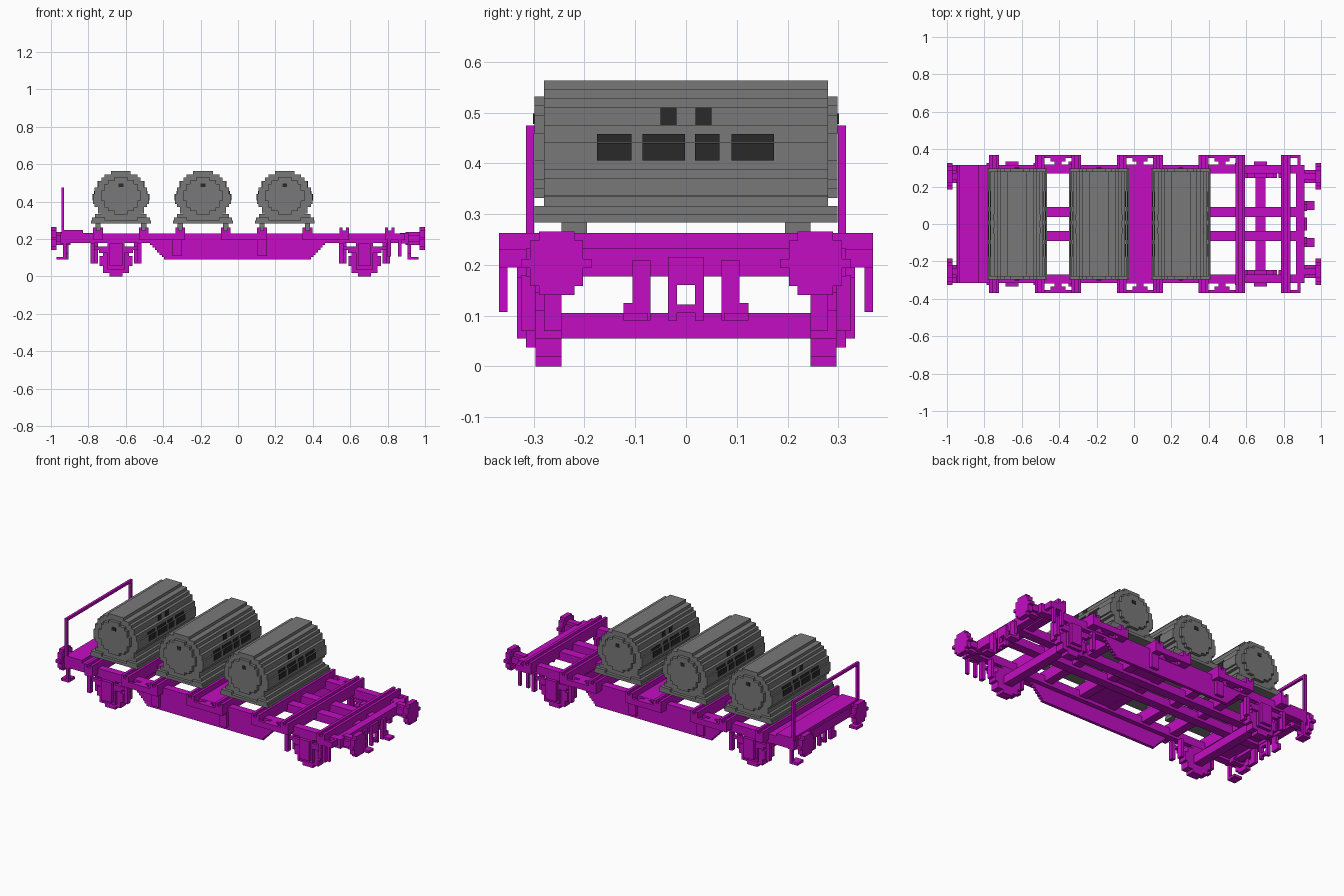
import bpy, bmesh, math
from mathutils import Vector

old = bpy.data.objects.get("Cube")
if old:
    bpy.data.objects.remove(old, do_unlink=True)

P = 0.0175  # block pitch used for all stepped shapes


def material(name, rgb):
    m = bpy.data.materials.new(name)
    m.diffuse_color = (*rgb, 1)
    m.use_nodes = True
    m.node_tree.nodes["Principled BSDF"].inputs["Base Color"].default_value = (*rgb, 1)
    return m


MAGENTA = material("magenta paint", (0.54, 0.004, 0.54))
GREY = material("tank grey", (0.19, 0.19, 0.19))
DARK = material("dark marking", (0.023, 0.023, 0.023))


def box(bm, x0, x1, y0, y1, z0, z1):
    geo = bmesh.ops.create_cube(bm, size=1)["verts"]
    lo, hi = Vector((x0, y0, z0)), Vector((x1, y1, z1))
    for v in geo:
        v.co = (lo + hi) / 2 + v.co * (hi - lo)


def finish(name, bm, mat):
    bmesh.ops.recalc_face_normals(bm, faces=bm.faces)
    me = bpy.data.meshes.new(name)
    bm.to_mesh(me)
    bm.free()
    me.materials.append(mat)
    ob = bpy.data.objects.new(name, me)
    bpy.context.collection.objects.link(ob)
    return ob


def boxes(name, mat, items, mirror=False):
    bm = bmesh.new()
    for b in items:
        box(bm, *b)
        if mirror:
            x0, x1, y0, y1, z0, z1 = b
            box(bm, x0, x1, -y1, -y0, z0, z1)
    return finish(name, bm, mat)


def rows(radius):
    """Rows of a blocky disc: (bottom, top, half width)."""
    n = max(2, round(2 * radius / P))
    h = 2 * radius / n
    out = []
    for i in range(n):
        mid = -radius + (i + 0.5) * h
        w = max(P, round(math.sqrt(radius ** 2 - mid ** 2) / P) * P)
        out.append((mid - h / 2, mid + h / 2, w))
    return out


def disc(name, mat, axis, centre, radius, depth):
    """Stepped disc, extruded along the x or y axis."""
    right = []
    for lo, hi, w in rows(radius):
        if right and abs(right[-1][0] - w) < 1e-6:
            right[-1] = (w, hi)
        else:
            right += [(w, lo), (w, hi)]
    outline = right + [(-w, z) for w, z in reversed(right)]
    bm = bmesh.new()
    c = Vector(centre)
    along = Vector((1, 0, 0)) if axis == "x" else Vector((0, 1, 0))
    across = Vector((0, 1, 0)) if axis == "x" else Vector((1, 0, 0))
    verts = [bm.verts.new(c + across * w + Vector((0, 0, z)) - along * depth / 2) for w, z in outline]
    face = bm.faces.new(verts)
    ext = bmesh.ops.extrude_face_region(bm, geom=[face])["geom"]
    bmesh.ops.translate(bm, vec=along * depth, verts=[g for g in ext if isinstance(g, bmesh.types.BMVert)])
    return finish(name, bm, mat)


TANKS = [-0.626, -0.187, 0.25]
SLOTS = TANKS + [0.69]
BOLSTERS = [s + d for s in SLOTS for d in (-0.122, 0.122)]

# Longitudinal frame
boxes("side_rail", MAGENTA, [(-0.93, 0.91, 0.27, 0.315, 0.18, 0.23)], True)
boxes("centre_sill", MAGENTA, [(-0.93, 0.91, 0.037, 0.092, 0.178, 0.228)], True)
for x, side in ((0.888, "right"), (-0.925, "left")):
    boxes(side + "_end_beam", MAGENTA, [(x - 0.023, x + 0.023, -0.315, 0.315, 0.177, 0.232)])
boxes("middle_deck", MAGENTA, [(-0.04, 0.105, -0.315, 0.315, 0.2, 0.231)])
boxes("end_deck", MAGENTA, [(-0.945, -0.77, -0.315, 0.315, 0.195, 0.232),
                            (-0.94, -0.83, -0.315, 0.315, 0.232, 0.249)])

# Deep side girders with stepped ends
steps = 7
girder = [(-0.47 + i * 0.0125, 0.465 - i * 0.0125, 0.297, 0.315, 0.18 - (i + 1) * 0.09 / steps, 0.18 - i * 0.09 / steps)
          for i in range(steps)]
boxes("side_girder", MAGENTA, girder, True)
boxes("girder_bracket", MAGENTA, [(x - 0.025, x + 0.025, 0.315, 0.333, 0.11, 0.2) for x in (-0.325, 0.13)], True)

# Cross bolsters, each with two ridges
for x in BOLSTERS:
    boxes("bolster", MAGENTA, [(x - 0.026, x + 0.026, -0.368, 0.368, 0.195, 0.246),
                               (x - 0.026, x - 0.009, -0.368, 0.368, 0.246, 0.263),
                               (x + 0.009, x + 0.026, -0.368, 0.368, 0.246, 0.263)])

# Outrigger frames joining neighbouring bolsters
for a, b in zip(BOLSTERS[1::2], BOLSTERS[2::2]):
    m = (a + b) / 2
    boxes("outrigger", MAGENTA, [(a, b, 0.352, 0.368, 0.195, 0.23),
                                 (a, b, 0.3, 0.318, 0.195, 0.23),
                                 (m - 0.018, m + 0.018, 0.318, 0.352, 0.195, 0.23),
                                 (m - 0.04, m + 0.04, 0.335, 0.352, 0.195, 0.23)], True)
boxes("end_outrigger", MAGENTA, [(0.81, 0.89, 0.352, 0.368, 0.195, 0.23),
                                 (0.873, 0.89, 0.31, 0.368, 0.195, 0.23),
                                 (0.8, 0.817, 0.352, 0.368, 0.107, 0.2),
                                 (0.855, 0.873, 0.352, 0.368, 0.107, 0.2)], True)

# Wheelsets with axle boxes and springs
for x in (-0.652, 0.677):
    boxes("axle", MAGENTA, [(x - 0.027, x + 0.027, -0.25, 0.25, 0.055, 0.105)])
    for s in (-1, 1):
        disc("wheel", MAGENTA, "y", (x, s * 0.271, 0.0825), 0.0825, 0.052)
    boxes("axle_box", MAGENTA, [(x - 0.045, x + 0.045, 0.29, 0.315, 0.037, 0.18),
                                (x - 0.035, x + 0.035, 0.315, 0.333, 0.055, 0.175)], True)
    boxes("leaf_spring", MAGENTA, [(x - 0.125, x + 0.125, 0.297, 0.315, 0.142, 0.16),
                                   (x - 0.09, x + 0.09, 0.297, 0.315, 0.125, 0.142)], True)
    boxes("spring_hanger", MAGENTA, [(x + d - 0.011, x + d + 0.011, 0.297, 0.325, 0.07, 0.18)
                                     for d in (-0.125, 0.125)], True)
    boxes("brake_hanger", MAGENTA, [(x + d - 0.009, x + d + 0.009, 0.245, 0.28, 0.07, 0.18)
                                    for d in (-0.105, 0.105)], True)

# Buffers and couplers at both ends
for e in (-1, 1):
    for s in (-1, 1):
        disc("buffer_head", MAGENTA, "x", (e * 0.985, s * 0.255, 0.203), 0.0625, 0.03)
        disc("buffer_shank", MAGENTA, "x", (e * 0.94, s * 0.255, 0.203), 0.036, 0.09)
    x0, x1 = sorted((e * 0.905, e * 0.925))
    boxes("coupler", MAGENTA, [(x0, x1, 0.018, 0.035, 0.09, 0.215),
                               (x0, x1, 0, 0.018, 0.16, 0.215),
                               (x0, x1, 0, 0.018, 0.105, 0.122)], True)
    boxes("end_hanger", MAGENTA, [(x0, x1, 0.07, 0.105, 0.09, 0.21),
                                  (x0, x1, 0.105, 0.123, 0.09, 0.125)], True)

# Corner steps
boxes("right_step", MAGENTA, [(0.91, 0.965, 0.075, 0.123, 0.09, 0.105)], True)
boxes("left_step", MAGENTA, [(-0.935, -0.918, 0.297, 0.315, 0.09, 0.2),
                             (-0.97, -0.918, 0.255, 0.315, 0.09, 0.105)], True)

# Railing on the deck end
boxes("railing", MAGENTA, [(-0.945, -0.93, 0.299, 0.315, 0.2, 0.475),
                           (-0.945, -0.93, 0, 0.299, 0.459, 0.475)], True)

# Tanks on cradles
R, CZ = 0.14, 0.423
MARKS = [(-0.175, -0.107), (-0.086, -0.002), (0.018, 0.066), (0.09, 0.173)]
for t in TANKS:
    disc("tank_body", GREY, "y", (t, 0, CZ), R, 0.56)
    disc("tank_end", GREY, "y", (t, 0, 0.432), 0.1, 0.596)
    boxes("tank_band", GREY, [(t - 0.149, t + 0.149, -0.28, 0.28, 0.387, 0.442)])
    boxes("cradle_base", GREY, [(t - 0.16, t + 0.16, -0.298, 0.298, 0.283, 0.3),
                                (t - 0.155, t - 0.085, -0.298, 0.298, 0.3, 0.316),
                                (t + 0.085, t + 0.155, -0.298, 0.298, 0.3, 0.316),
                                (t - 0.138, t + 0.138, -0.28, 0.28, 0.316, 0.335)])
    boxes("cradle_foot", GREY, [(t + d - 0.014, t + d + 0.014, 0.195, 0.245, 0.24, 0.283)
                                for d in (-0.122, 0.122)], True)
    # Plain dark plates on the tank flanks and ends
    plates = []
    for lo, hi, w in rows(R):
        z0, z1 = CZ + lo, CZ + hi
        mid = (z0 + z1) / 2
        spans = MARKS if 0.4 < mid < 0.46 else [(-0.05, -0.019), (0.019, 0.05)] if 0.474 < mid < 0.515 else []
        w = 0.149 if mid < 0.442 else w
        for y0, y1 in spans:
            for s in (-1, 1):
                x0, x1 = sorted((t + s * (w - 0.002), t + s * (w + 0.003)))
                plates.append((x0, x1, y0, y1, z0, z1))
    boxes("flank_plate", DARK, plates)
    boxes("end_plate", DARK, [(t - 0.013, t + 0.013, 0.297, 0.301, 0.478, 0.498)], True)
